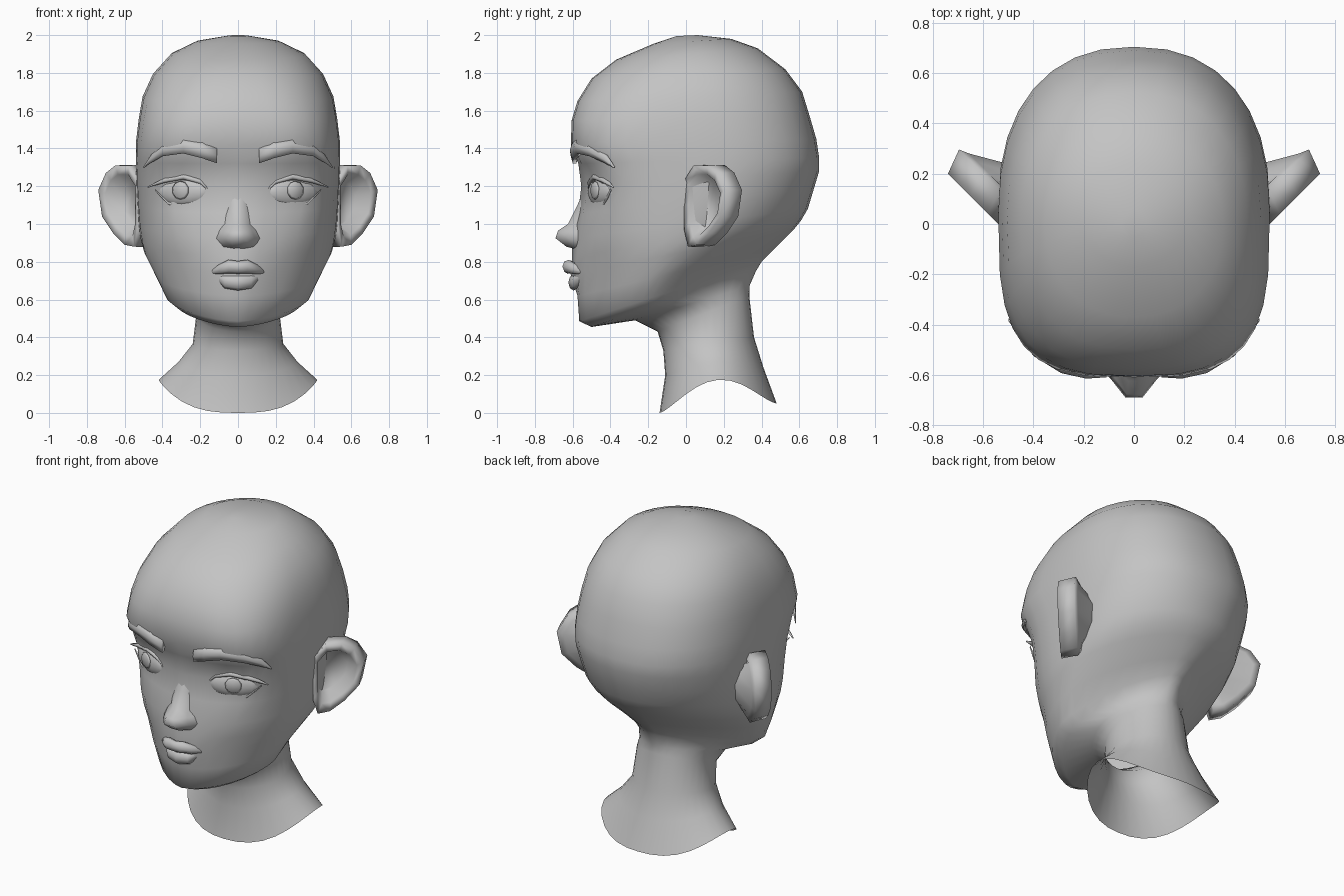
import bpy, bmesh
from math import sin, cos, pi, tau, radians, exp
from mathutils import Matrix

cube = bpy.data.objects.get("Cube")
if cube:
    bpy.data.objects.remove(cube, do_unlink=True)

# One plain clay colour
clay = bpy.data.materials.new("clay_grey")
clay.use_nodes = True
clay.diffuse_color = (0.55, 0.55, 0.55, 1)
shader = next(n for n in clay.node_tree.nodes if n.type == "BSDF_PRINCIPLED")
shader.inputs["Base Color"].default_value = clay.diffuse_color


def finish(name, bm):
    """Turn a bmesh into a smooth-shaded object."""
    bmesh.ops.recalc_face_normals(bm, faces=bm.faces)
    mesh = bpy.data.meshes.new(name)
    bm.to_mesh(mesh)
    bm.free()
    mesh.materials.append(clay)
    mesh.shade_smooth()
    obj = bpy.data.objects.new(name, mesh)
    bpy.context.collection.objects.link(obj)
    return obj


def loft(name, rows, closed=True, cap_start=False, cap_end=False):
    """Skin a list of equally long point rows."""
    bm = bmesh.new()
    grid = [[bm.verts.new(p) for p in row] for row in rows]
    count = len(grid[0])
    for low, high in zip(grid, grid[1:]):
        for i in range(count if closed else count - 1):
            j = (i + 1) % count
            bm.faces.new((low[i], low[j], high[j], high[i]))
    for wanted, row in ((cap_start, grid[0]), (cap_end, grid[-1])):
        if wanted:
            bm.faces.new(row)
    return finish(name, bm)


def sweep(name, path, side=1, sides=8):
    """Run an oval section along a path of (x, y, z, depth, height)."""
    rows = []
    for x, y, z, depth, height in path:
        rows.append([(side * x, y + depth * cos(tau * i / sides),
                      z + height * sin(tau * i / sides)) for i in range(sides)])
    return loft(name, rows, True, True, True)


def mirrored(half):
    """Extend a half path that starts on the centre line to both sides."""
    return [(-p[0], *p[1:]) for p in half[:0:-1]] + half


def signed_power(value, power):
    return (1 if value >= 0 else -1) * abs(value) ** power


def bump(x, z, centre_x, centre_z, radius_x, radius_z):
    """Soft hill used to model the face."""
    return exp(-((x - centre_x) / radius_x) ** 2 - ((z - centre_z) / radius_z) ** 2)


# Head and neck: front y, front z, back y, back z, half width, front and back roundness
HEAD = [
    (-.14, 0, .48, .05, .42, 2, 2),
    (-.11, .2, .41, .24, .315, 2, 2),
    (-.12, .33, .36, .4, .24, 2, 2),
    (-.15, .43, .335, .62, .22, 2, 2),
    (-.27, .49, .335, .67, .24, 1.8, 1.8),
    (-.5, .455, .37, .75, .33, 1.6, 1.5),
    (-.565, .485, .4, .8, .38, 1.6, 1.5),
    (-.57, .62, .47, .87, .435, 1.75, 1.6),
    (-.565, .74, .57, .97, .495, 1.9, 1.8),
    (-.57, .83, .61, 1.02, .515, 2.1, 1.9),
    (-.57, .93, .645, 1.08, .527, 2.3, 2),
    (-.56, 1.06, .675, 1.18, .535, 2.5, 2.1),
    (-.555, 1.2, .705, 1.28, .54, 2.8, 2.2),
    (-.57, 1.32, .705, 1.35, .54, 3.1, 2.3),
    (-.61, 1.42, .69, 1.45, .54, 3.3, 2.3),
    (-.605, 1.55, .655, 1.57, .525, 3, 2.3),
    (-.575, 1.65, .615, 1.7, .505, 2.7, 2.2),
    (-.5, 1.77, .525, 1.82, .45, 2.4, 2.2),
    (-.37, 1.87, .38, 1.93, .355, 2.2, 2),
    (-.17, 1.955, .24, 1.98, .22, 2, 2),
    (-.05, 1.995, .06, 2, .05, 2, 2),
]
SEGMENTS = 32


def head_ring(index, front, front_z, back, back_z, width, front_pow, back_pow):
    middle = front + (back - front) * (.5 - (2 - min(back_pow, 2)) * .2)
    flare = {0: .15, 1: .05}.get(index, 0)
    ring = []
    for i in range(SEGMENTS):
        t = tau * i / SEGMENTS
        power = 2 / (front_pow if cos(t) > 0 else back_pow)
        x = width * signed_power(sin(t), power)
        reach = middle - front if cos(t) > 0 else back - middle
        y = middle - reach * signed_power(cos(t), power)
        z = front_z + (back_z - front_z) * (y - front) / (back - front)
        z += flare * abs(sin(t)) ** 3
        # Press in the eye sockets, raise the nose bridge and the mouth
        if y < -.2:
            y += .06 * bump(abs(x), z, .27, 1.18, .13, .11)
            y -= .04 * bump(x, z, 0, .96, .1, .09)
            y -= .05 * bump(x, z, 0, .76, .15, .09)
        ring.append((x, y, z))
    return ring


loft("head_and_neck", [head_ring(i, *r) for i, r in enumerate(HEAD)], cap_end=True)

# Nose: height, half width, ridge y
nose_rows = []
for z, width, ridge in ((1.16, .055, -.55), (1.1, .07, -.58), (1, .09, -.635),
                        (.965, .115, -.695), (.925, .135, -.71), (.88, .115, -.645),
                        (.865, .08, -.58)):
    nose_rows.append([(width * u, ridge + (-.535 - ridge) * abs(u) ** 1.6, z)
                      for u in (-1, -.65, -.25, .25, .65, 1)])
loft("nose", nose_rows, closed=False)

# Lips
sweep("upper_lip", mirrored([(0, -.625, .77, .025, .034), (.05, -.622, .775, .032, .036),
                             (.1, -.585, .76, .025, .026), (.15, -.535, .745, .01, .008)]))
sweep("lower_lip", mirrored([(0, -.595, .69, .028, .042), (.07, -.58, .695, .026, .036),
                             (.13, -.535, .73, .012, .01)]))

# Ear rim outline: y, z
EAR = [(-.01, 1.23), (.04, 1.31), (.11, 1.31), (.16, 1.27), (.2, 1.18), (.18, 1.04),
       (.12, .95), (.06, .89), (.01, .88), (-.01, .97), (-.01, 1.1)]


def ear_ring(side, scale, inward, backward):
    return [(side * (.54 + .09 * (1 - scale) + y * scale - inward),
             .08 + (y - .08) * scale + backward,
             1.11 + (z - 1.11) * scale) for y, z in EAR]


for side, label in ((1, "left"), (-1, "right")):
    # Ear: root, back of rim, front of rim, inner rim, bowl
    root = [(side * .49, .14 + (y - .08) * .8, 1.1 + (z - 1.11) * .7) for y, z in EAR]
    loft(label + "_ear", [root, ear_ring(side, .88, .07, .095),
                          ear_ring(side, 1.01, .045, .095),
                          ear_ring(side, 1, 0, 0), ear_ring(side, .76, .01, .01),
                          ear_ring(side, .55, .07, .06)], cap_end=True)

    # Eyebrow
    sweep(label + "_eyebrow", [(.11, -.59, 1.36, .02, .045), (.19, -.59, 1.39, .025, .048),
                               (.29, -.565, 1.41, .028, .042), (.4, -.5, 1.39, .025, .036),
                               (.46, -.425, 1.345, .015, .025), (.5, -.38, 1.3, .005, .005)],
          side, 6)

    # Eyelids
    sweep(label + "_upper_eyelid", [(.14, -.51, 1.165, .008, .008), (.2, -.505, 1.225, .016, .014),
                                    (.29, -.48, 1.25, .02, .016), (.39, -.43, 1.23, .02, .014),
                                    (.48, -.385, 1.195, .004, .004)], side, 6)
    sweep(label + "_lower_eyelid", [(.14, -.51, 1.165, .006, .006), (.2, -.49, 1.11, .01, .008),
                                    (.29, -.46, 1.087, .012, .008), (.37, -.43, 1.11, .01, .008),
                                    (.44, -.4, 1.18, .005, .005)], side, 6)

    # Eyeball and iris share one turned frame
    frame = Matrix.Translation((side * .285, -.44, 1.168)) @ Matrix.Rotation(
        side * radians(25), 4, "Z")
    bm = bmesh.new()
    bmesh.ops.create_uvsphere(bm, u_segments=16, v_segments=10, radius=1,
                              matrix=frame @ Matrix.Diagonal((.155, .05, .08, 1)))
    finish(label + "_eyeball", bm)
    bm = bmesh.new()
    bmesh.ops.create_cone(bm, cap_ends=True, segments=10, radius1=.05, radius2=.04, depth=.009,
                          matrix=frame @ Matrix.Translation((0, -.05, .01))
                          @ Matrix.Rotation(pi / 2, 4, "X"))
    finish(label + "_iris", bm)
